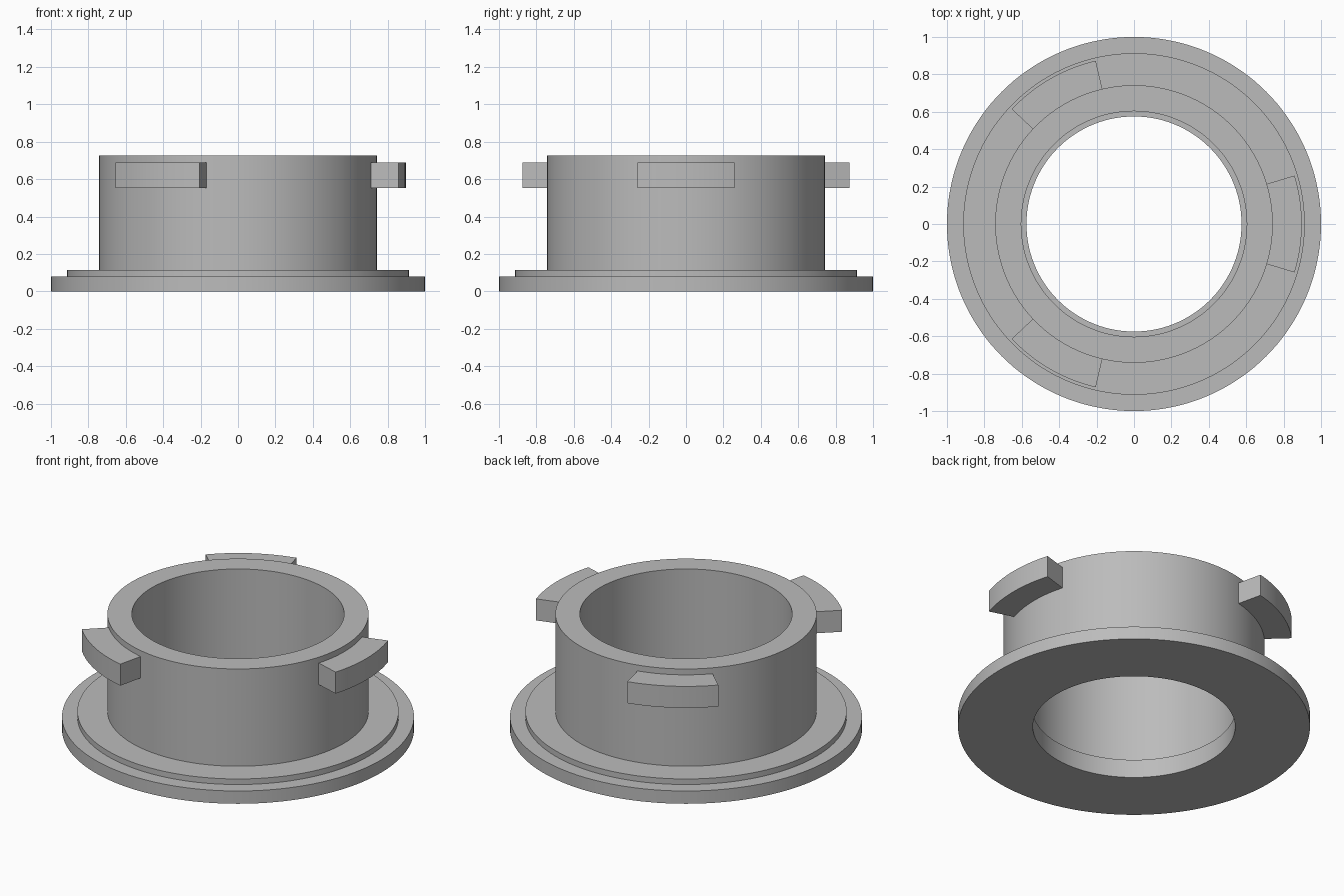
import bpy
import bmesh
from math import cos, sin, radians, tau

cube = bpy.data.objects.get("Cube")
if cube:
    bpy.data.objects.remove(cube)

grey = bpy.data.materials.new("plain grey")
grey.use_nodes = True
colour = (0.5, 0.5, 0.5, 1)
grey.diffuse_color = colour
grey.node_tree.nodes["Principled BSDF"].inputs["Base Color"].default_value = colour


def sweep(name, profile, start, end, steps):
    """Turn a closed (radius, height) profile about z; cap it if it is a partial turn."""
    full = abs(end - start - tau) < 1e-6
    bm = bmesh.new()
    rings = []
    for i in range(steps if full else steps + 1):
        a = start + (end - start) * i / steps
        rings.append([bm.verts.new((r * cos(a), r * sin(a), z)) for r, z in profile])
    n = len(profile)
    for i in range(steps):
        p, q = rings[i], rings[(i + 1) % len(rings)]
        for j in range(n):
            k = (j + 1) % n
            bm.faces.new((p[j], q[j], q[k], p[k]))
    if not full:
        bm.faces.new(rings[0])
        bm.faces.new(rings[-1][::-1])
    bmesh.ops.recalc_face_normals(bm, faces=bm.faces)
    mesh = bpy.data.meshes.new(name)
    bm.to_mesh(mesh)
    bm.free()
    mesh.materials.append(grey)
    obj = bpy.data.objects.new(name, mesh)
    bpy.context.collection.objects.link(obj)
    bpy.ops.object.select_all(action="DESELECT")
    obj.select_set(True)
    bpy.context.view_layer.objects.active = obj
    bpy.ops.object.shade_smooth_by_angle(angle=radians(30))


# Stepped flange and hollow collar, with a small lip inside the bore
collar = [(0.575, 0), (1, 0), (1, 0.08), (0.913, 0.08), (0.913, 0.115),
          (0.742, 0.115), (0.742, 0.725), (0.603, 0.725), (0.603, 0.115), (0.575, 0.115)]
sweep("flanged_collar", collar, 0, tau, 144)

# Three locking tabs around the collar
tab = [(0.73, 0.553), (0.897, 0.553), (0.897, 0.688), (0.73, 0.688)]
for i, side in enumerate(("left", "back_right", "front_right")):
    middle = tau * i / 3
    sweep(side + "_locking_tab", tab, middle - radians(16.8), middle + radians(16.8), 16)
